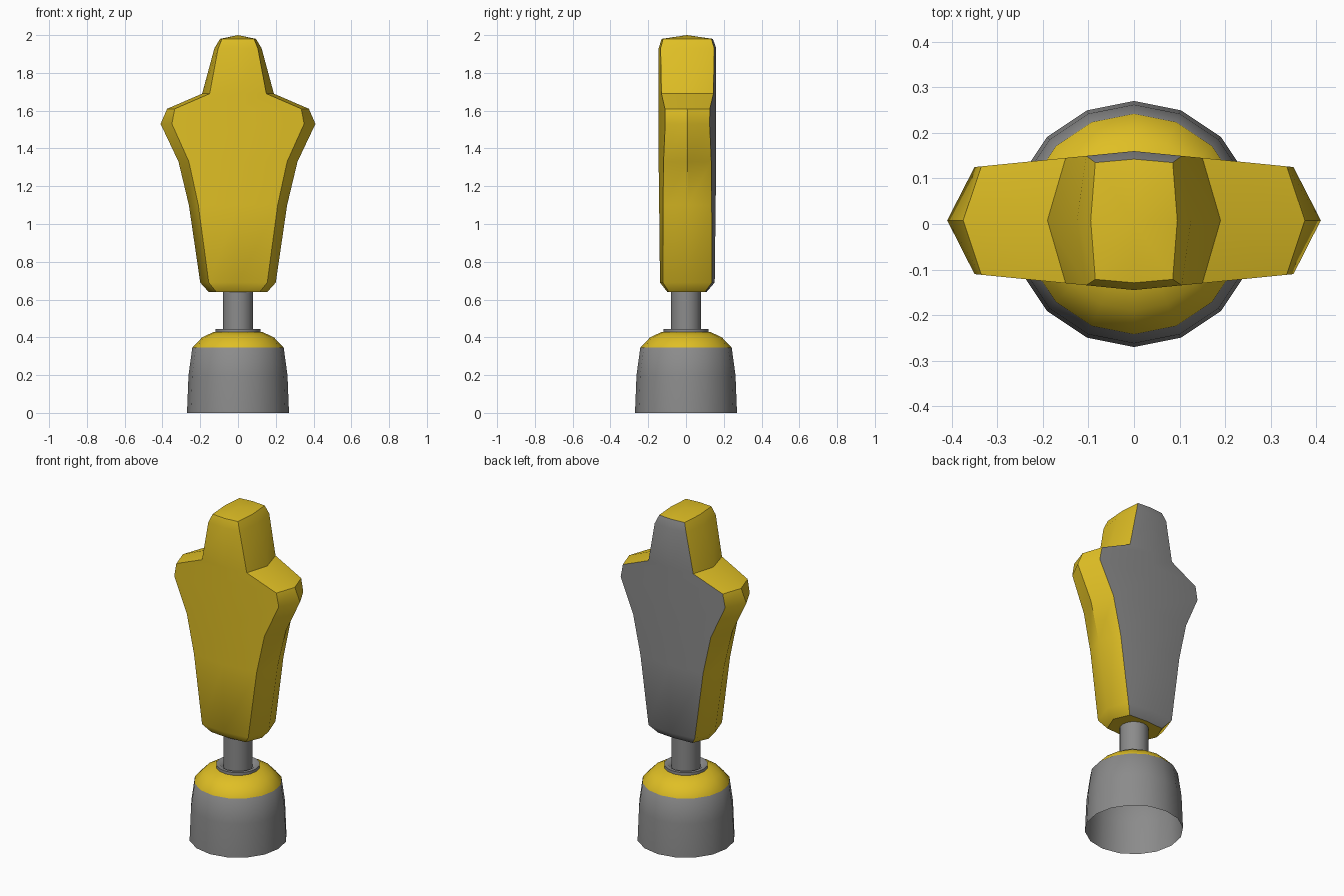
import bpy, bmesh, math

if "Cube" in bpy.data.objects:
    bpy.data.objects.remove(bpy.data.objects["Cube"])

def material(name, rgb):
    m = bpy.data.materials.new(name)
    m.diffuse_color = (*rgb, 1)
    m.use_nodes = True
    m.node_tree.nodes["Principled BSDF"].inputs["Base Color"].default_value = m.diffuse_color
    return m

yellow = material("yellow", (0.74, 0.52, 0.018))
gray = material("gray", (0.26, 0.26, 0.26))

def finish(bm, name, mats, angle):
    me = bpy.data.meshes.new(name)
    bm.to_mesh(me)
    bm.free()
    for m in mats:
        me.materials.append(m)
    ob = bpy.data.objects.new(name, me)
    bpy.context.collection.objects.link(ob)
    bpy.ops.object.select_all(action='DESELECT')
    ob.select_set(True)
    bpy.context.view_layer.objects.active = ob
    bpy.ops.object.shade_smooth_by_angle(angle=math.radians(angle))
    return ob

def bridge(bm, rings):
    n = len(rings[0])
    for a, b in zip(rings, rings[1:]):
        for i in range(n):
            j = (i + 1) % n
            bm.faces.new((a[i], a[j], b[j], b[i]))

def lathe(name, profile, mats, rule=None, sides=16):
    """Turn an (r, z) profile around the z axis, open at both ends."""
    bm = bmesh.new()
    rings = [[bm.verts.new((r * math.cos(t), r * math.sin(t), z))
              for t in (2 * math.pi * i / sides for i in range(sides))]
             for r, z in profile]
    bridge(bm, rings)
    if rule:
        for f in bm.faces:
            f.material_index = rule(f.calc_center_median())
    return finish(bm, name, mats, 40)

# Base: hollow gray cup with a yellow shoulder
lathe("base", [(0.27, 0), (0.262, 0.2), (0.242, 0.345), (0.19, 0.40), (0.13, 0.428), (0.07, 0.43)],
      [gray, yellow], lambda c: int(c.z > 0.345))

# Collar with a dished top, and the post
lathe("collar", [(0.12, 0.422), (0.12, 0.445), (0.10, 0.445), (0.08, 0.43)], [gray])
lathe("post", [(0.08, 0.425), (0.08, 0.66)], [gray])

# Torso: eight-point sections (z, half width, corner inset, depth scale)
sections = [(0.64, 0.155, 0.04, 0.68), (0.69, 0.20, 0.045, 0.95), (1.10, 0.26, 0.05, 0.98),
            (1.33, 0.315, 0.055, 1), (1.53, 0.41, 0.06, 1), (1.61, 0.375, 0.04, 1),
            (1.69, 0.19, 0.04, 1), (1.93, 0.125, 0.02, 1), (1.98, 0.095, 0.01, 0.89)]
bm = bmesh.new()
rings = []
for z, w, inset, d in sections:
    c = w - inset
    f, b = -(0.145 - 0.1 * c) * d, (0.16 - 0.1 * c) * d
    pts = [(w, 0.008), (c, b), (0, 0.16 * d), (-c, b),
           (-w, 0.008), (-c, f), (0, -0.145 * d), (c, f)]
    rings.append([bm.verts.new((x, y, z)) for x, y in pts])
bridge(bm, rings)
bm.faces.new(rings[0][::-1])
apex = bm.verts.new((0, 0.005, 2.0))
for i in range(8):
    bm.faces.new((rings[-1][i], rings[-1][(i + 1) % 8], apex))
# Back panel is gray: faces with all vertices on the back side
for face in bm.faces:
    face.material_index = int(all(v.co.y > 0.05 for v in face.verts))
finish(bm, "torso", [yellow, gray], 40)
